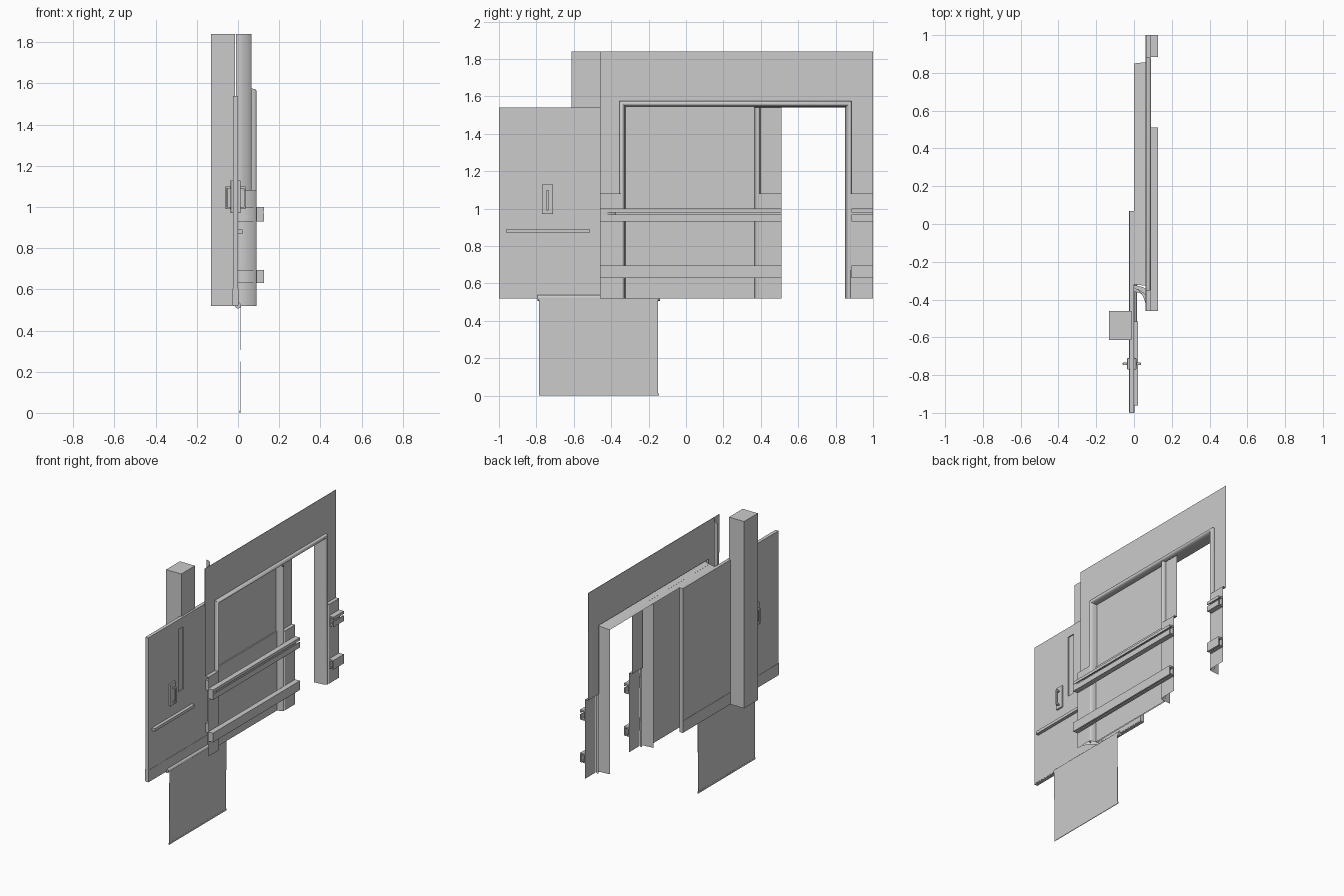
import bpy, bmesh, math

if "Cube" in bpy.data.objects:
    bpy.data.objects.remove(bpy.data.objects["Cube"])


def make(name, verts, faces, smooth=0):
    me = bpy.data.meshes.new(name)
    me.from_pydata(verts, [], faces)
    bm = bmesh.new()
    bm.from_mesh(me)
    bmesh.ops.recalc_face_normals(bm, faces=bm.faces)
    bm.to_mesh(me)
    bm.free()
    ob = bpy.data.objects.new(name, me)
    bpy.context.collection.objects.link(ob)
    if smooth:
        bpy.ops.object.select_all(action='DESELECT')
        ob.select_set(True)
        bpy.context.view_layer.objects.active = ob
        bpy.ops.object.shade_smooth_by_angle(angle=math.radians(smooth))
    return ob


def box(name, x0, x1, y0, y1, z0, z1, bevel=0):
    v = [(x, y, z) for x in (x0, x1) for y in (y0, y1) for z in (z0, z1)]
    f = [(0, 1, 3, 2), (4, 6, 7, 5), (0, 4, 5, 1), (2, 3, 7, 6), (0, 2, 6, 4), (1, 5, 7, 3)]
    ob = make(name, v, f)
    if bevel:
        m = ob.modifiers.new("edge", 'BEVEL')
        m.width, m.segments = bevel, 2
    return ob


def loft(name, rings, closed=False, caps=False, smooth=0):
    """Join equal-length rows of points with quads."""
    n = len(rings[0])
    v = [p for r in rings for p in r]
    f = [(i * n + j, i * n + (j + 1) % n, (i + 1) * n + (j + 1) % n, (i + 1) * n + j)
         for i in range(len(rings) - 1) for j in range(n if closed else n - 1)]
    if caps:
        f += [tuple(range(n)), tuple(range((len(rings) - 1) * n, len(rings) * n))]
    return make(name, v, f, smooth)


def along_y(name, prof, y0, y1, **kw):
    return loft(name, [[(x, y, z) for x, z in prof] for y in (y0, y1)], **kw)


def arc(x_out, x_in, y_out, y_in, n=8):
    """Quarter ellipse bending from across the wall to along it."""
    return [(x_in + (x_out - x_in) * math.sin(i * math.pi / 2 / n),
             y_out + (y_in - y_out) * math.cos(i * math.pi / 2 / n)) for i in range(n + 1)]


Z0, TOP, WAIST = 0.52, 1.84, 1.08

# outer wall: header and sides stepping outward below the waist
box("wall_header", 0.062, 0.065, -0.46, 1.0, 1.568, TOP)
step = [(0.065, 1.57), (0.065, WAIST), (0.09, WAIST), (0.09, Z0)]
along_y("wall_front_side", step, -0.46, -0.345)
along_y("wall_rear_side", step, 0.88, 1.0)
along_y("sliding_door_edge", [(0.065, 1.54)] + step[1:], 0.39, 0.51)

# rounded trim and slanted reveal around the doorway: (offset, x)
trim = [(0.035, 0.065), (0.034, 0.078), (0.030, 0.086), (0.024, 0.09), (0.017, 0.088),
        (0.011, 0.08), (0.007, 0.065), (0.0, 0.0)]
path = [(-0.32, Z0, -1, 0), (-0.32, 1.54, -1, 1), (0.85, 1.54, 1, 1), (0.85, Z0, 1, 0)]
loft("doorway_trim", [[(x, y + dy * o, z + dz * o) for o, x in trim] for y, z, dy, dz in path], smooth=60)
loft("sliding_door_pillar", [[(x, 0.362 + o, z) for o, x in trim] for z in (Z0, 1.54)], smooth=60)

# sliding door pane with a slightly prouder lower panel
along_y("sliding_door_pane", [(0.042, 1.545), (0.042, Z0)], -0.324, 0.366)
along_y("sliding_door_lower_panel", [(0.042, WAIST), (0.05, WAIST), (0.05, Z0)], -0.324, 0.366)

# curved return at the front end of the wall
upper = arc(0.065, -0.01, -0.46, -0.34)
lower = arc(0.09, -0.01, -0.46, -0.34)
loft("curved_return_upper", [[(x, y, z) for x, y in upper] for z in (WAIST, TOP)], smooth=40)
loft("curved_return_lower", [[(x, y, z) for x, y in lower] for z in (Z0, WAIST)], smooth=40)
loft("curved_return_ledge", [[(x, y, WAIST) for x, y in c] for c in (upper, lower)])

# slide rails: upper channel opens outward, lower opens downward
upper_rail = [(0.09, 0.93), (0.127, 0.93), (0.127, 0.968), (0.12, 0.968), (0.12, 0.938), (0.098, 0.938),
              (0.098, 0.99), (0.12, 0.99), (0.12, 0.98), (0.127, 0.98), (0.127, 1.0), (0.09, 1.0)]
lower_rail = [(0.09, 0.63), (0.105, 0.63), (0.105, 0.637), (0.098, 0.637), (0.098, 0.685), (0.12, 0.685),
              (0.12, 0.637), (0.113, 0.637), (0.113, 0.63), (0.127, 0.63), (0.127, 0.695), (0.09, 0.695)]
for part, prof in (("upper", upper_rail), ("lower", lower_rail)):
    for spot, y0, y1 in (("main", -0.46, 0.51), ("rear", 0.885, 1.0)):
        along_y(f"{part}_rail_{spot}", prof, y0, y1, closed=True, caps=True)
    zs = [z for _, z in prof]
    a, b = arc(0.09, 0.0, -0.46, -0.36), arc(0.125, 0.0, -0.46, -0.325)
    loft(f"{part}_rail_curve", [[(*p, min(zs)), (*q, min(zs)), (*q, max(zs)), (*p, max(zs))]
         for p, q in zip(a, b)], closed=True, caps=True, smooth=40)

# corner post
box("corner_post", -0.132, -0.014, -0.613, -0.46, Z0, TOP)

# inner swing door with a sunken vertical slot and kick plate
door = box("inner_door", -0.024, 0.0, -1.0, 0.07, Z0, 1.54)
cutter = box("slot_cutter", -0.008, 0.02, -0.664, -0.61, 1.03, 1.47)
cutter.hide_render = True
cutter.hide_viewport = True
cut = door.modifiers.new("slot", 'BOOLEAN')
cut.object, cut.operation, cut.solver = cutter, 'DIFFERENCE', 'EXACT'
box("kick_plate", -0.026, 0.0015, -0.999, 0.069, 0.525, 0.605)

# push bar
box("door_bar", 0.0, 0.022, -0.96, -0.515, 0.87, 0.89)

# handle plates and pull handles on both faces
for s, side, x in ((1, "outer", 0.0), (-1, "inner", -0.024)):
    def hbox(name, a, b, *r):
        box(f"{side}_{name}", *sorted((x + s * a, x + s * b)), *r)
    hbox("handle_plate", 0, 0.012, -0.77, -0.71, 0.97, 1.13, 0.003)
    hbox("handle_grip", 0.028, 0.036, -0.746, -0.734, 0.99, 1.1, 0.002)
    for k, z in (("low", 0.99), ("high", 1.09)):
        hbox(f"handle_stem_{k}", 0.012, 0.03, -0.746, -0.734, z, z + 0.01)

# hanging flap below with its hinge tube
ring = [(0.015 * math.cos(i * math.pi / 6), 0.522 + 0.015 * math.sin(i * math.pi / 6)) for i in range(12)]
along_y("flap_hinge", ring, -0.795, -0.138, closed=True, caps=True, smooth=40)
along_y("hanging_flap", [(0.013, 0.52), (0.015, 0.52), (0.011, 0.0), (0.009, 0.0)], -0.785, -0.15,
        closed=True, caps=True)
box("flap_hem", 0.008, 0.012, -0.786, -0.145, 0.0, 0.012)
